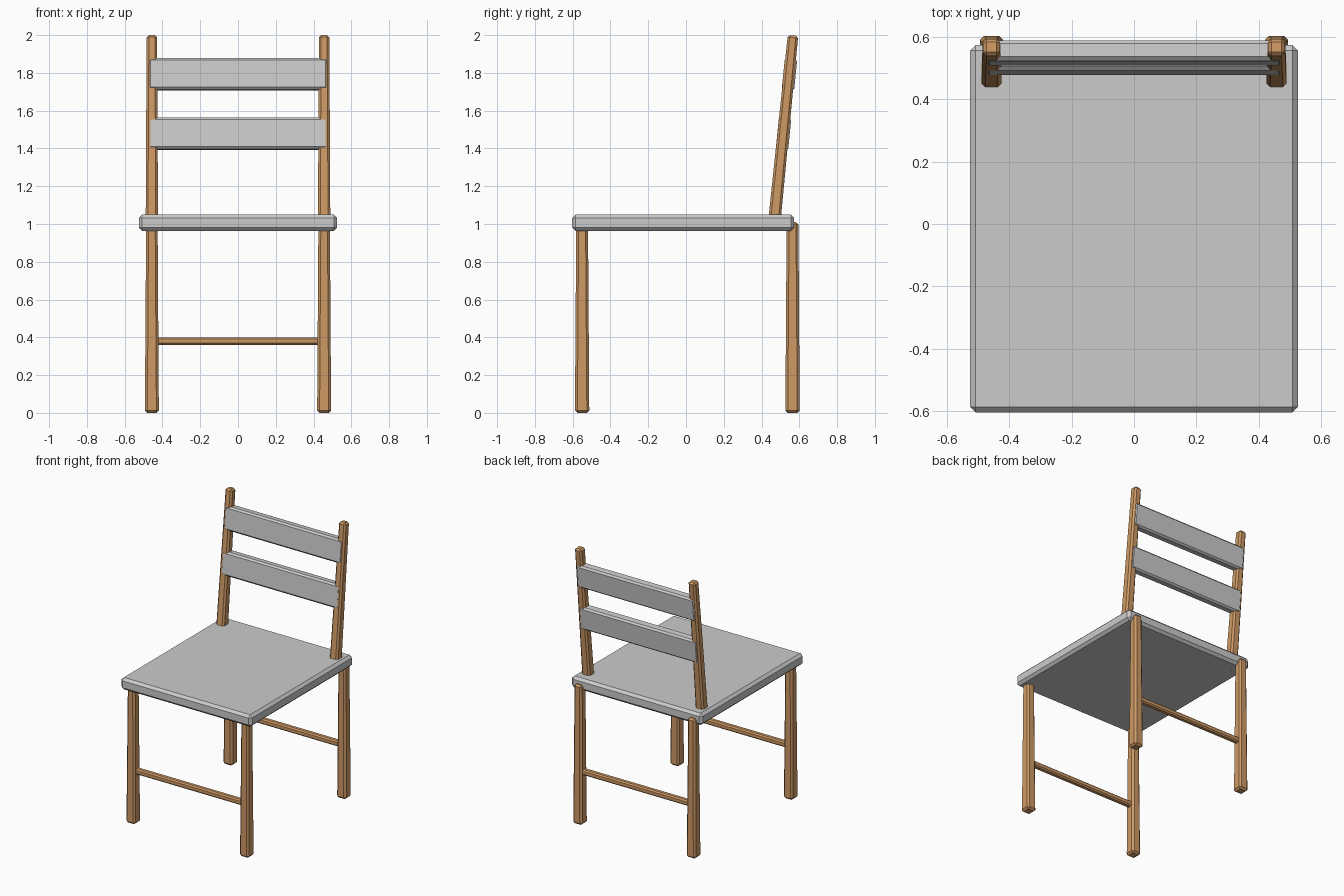
import bpy, bmesh
from mathutils import Vector

if "Cube" in bpy.data.objects:
    bpy.data.objects.remove(bpy.data.objects["Cube"])

wood = bpy.data.materials.new("wood")
wood.diffuse_color = (0.62, 0.32, 0.13, 1)
wood.use_nodes = True
wood.node_tree.nodes["Principled BSDF"].inputs["Base Color"].default_value = wood.diffuse_color


def beam(name, start, end, size, bevel, taper=1.0, mat=None):
    """Chamfered box between two points; size = (x, y) section, taper = end scale."""
    start, end = Vector(start), Vector(end)
    axis = end - start
    bm = bmesh.new()
    bmesh.ops.create_cube(bm, size=1)
    for v in bm.verts:
        k = taper if v.co.z > 0 else 1.0
        v.co = Vector((v.co.x * size[0] * k, v.co.y * size[1] * k,
                       (v.co.z + 0.5) * axis.length))
    bmesh.ops.bevel(bm, geom=bm.edges[:], offset=bevel, segments=1,
                    affect='EDGES', clamp_overlap=True)
    rot = Vector((0, 0, 1)).rotation_difference(axis.normalized()).to_matrix()
    for v in bm.verts:
        v.co = rot @ v.co + start
    bmesh.ops.recalc_face_normals(bm, faces=bm.faces[:])
    me = bpy.data.meshes.new(name)
    bm.to_mesh(me)
    bm.free()
    if mat:
        me.materials.append(mat)
    ob = bpy.data.objects.new(name, me)
    bpy.context.collection.objects.link(ob)
    return ob


# Lean of the backrest: y position at a given height
def back_y(z):
    return 0.463 + (z - 0.965) * 0.1


# Seat
beam("seat", (0, -0.015, 0.963), (0, -0.015, 1.049), (1.05, 1.176), 0.018)

# Legs and back posts, left and right
for side, s in (("left", -1), ("right", 1)):
    x = 0.456 * s
    beam(f"front_leg_{side}", (x, -0.55, 0), (x, -0.55, 1.01),
         (0.074, 0.076), 0.013, 0.82, wood)
    beam(f"back_leg_{side}", (x, 0.564, 0), (x, 0.564, 1.01),
         (0.074, 0.076), 0.013, 0.82, wood)
    beam(f"back_post_{side}", (x, back_y(0.965), 0.965), (x, back_y(1.998), 1.998),
         (0.066, 0.066), 0.012, 0.84, wood)

# Stretchers between the legs
for name, y in (("front", -0.55), ("back", 0.564)):
    beam(f"{name}_stretcher", (-0.45, y, 0.38), (0.45, y, 0.38),
         (0.04, 0.04), 0.009, 1.0, wood)

# Back slats, leaning with the posts
for name, z0, z1 in (("lower", 1.394, 1.562), ("upper", 1.709, 1.877)):
    beam(f"{name}_slat", (0, back_y(z0) + 0.002, z0), (0, back_y(z1) + 0.002, z1),
         (0.95, 0.066), 0.012)
